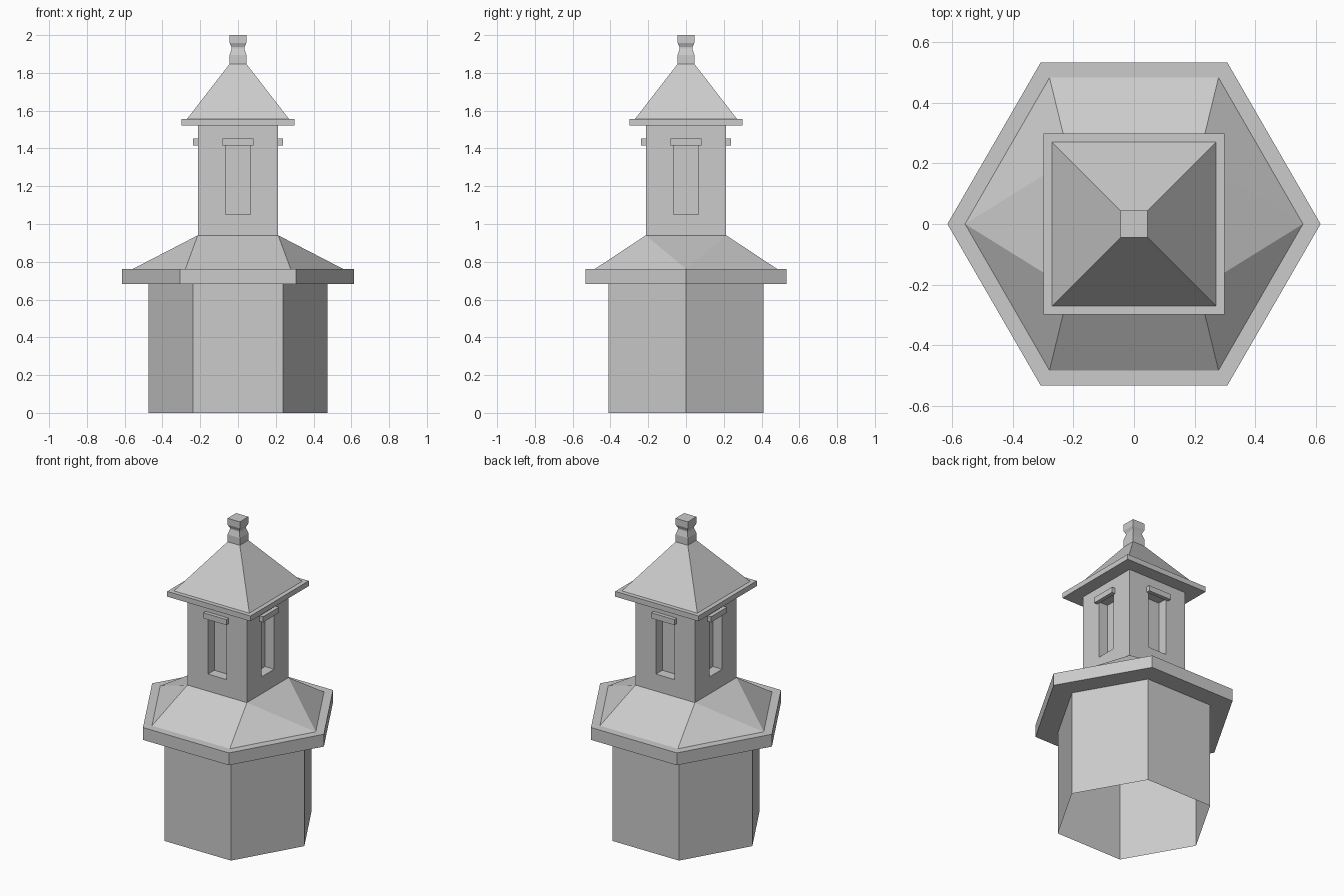
import bpy
from math import cos, sin, pi

if "Cube" in bpy.data.objects:
    bpy.data.objects.remove(bpy.data.objects["Cube"])


def make(name, verts, faces):
    mesh = bpy.data.meshes.new(name)
    mesh.from_pydata(verts, [], faces)
    mesh.update()
    obj = bpy.data.objects.new(name, mesh)
    bpy.context.collection.objects.link(obj)
    return obj


def loop(sides, r, z):
    # hexagon: r = corner radius; square: r = half width
    off = pi / 4 if sides == 4 else 0
    k = r * 2 ** 0.5 if sides == 4 else r
    return [(k * cos(off + 2 * pi * i / sides), k * sin(off + 2 * pi * i / sides), z)
            for i in range(sides)]


def lathe(name, sides, profile, cap=False):
    # stack of polygon loops joined bottom to top
    verts, faces = [], []
    for r, z in profile:
        verts += loop(sides, r, z)
    for k in range(len(profile) - 1):
        a, b = k * sides, (k + 1) * sides
        for i in range(sides):
            j = (i + 1) % sides
            faces.append((a + i, a + j, b + j, b + i))
    if cap:
        faces.append(tuple(range(len(verts) - sides, len(verts))))
    return make(name, verts, faces)


def turn(p, q):
    x, y, z = p
    for _ in range(q):
        x, y = -y, x
    return (x, y, z)


W = 0.213          # tower half width

# Hexagonal base, open underneath, with its projecting eave
lathe("base_walls", 6, [(0.475, 0), (0.475, 0.682)])
lathe("lower_eave", 6, [(0.475, 0.682), (0.615, 0.682), (0.615, 0.762), (0.557, 0.762)])

# Lower roof blending from hexagon to square
make("lower_roof", loop(6, 0.557, 0.762) + loop(4, W, 0.94),
     [(0, 6, 9), (0, 1, 6), (1, 2, 7, 6), (2, 3, 7),
      (3, 8, 7), (3, 4, 8), (4, 5, 9, 8), (5, 0, 9)])

# Tower walls, each with a recessed window
def rect(x, y, z0, z1):
    return [(-x, y, z0), (x, y, z0), (x, y, z1), (-x, y, z1)]

wall = rect(W, -W, 0.94, 1.522) + rect(0.066, -W, 1.05, 1.425) + rect(0.066, -W + 0.065, 1.05, 1.425)
verts, faces = [], []
for q in range(4):
    o = len(verts)
    verts += [turn(p, q) for p in wall]
    for a in (0, 4):
        for i in range(4):
            j = (i + 1) % 4
            faces.append((o + a + i, o + a + j, o + a + 4 + j, o + a + 4 + i))
    faces.append((o + 8, o + 9, o + 10, o + 11))
make("tower_walls", verts, faces)

# Window lintels
box = rect(0.082, -0.237, 1.416, 1.452) + rect(0.082, -W + 0.002, 1.416, 1.452)
box_faces = [(0, 1, 2, 3), (7, 6, 5, 4), (0, 4, 5, 1), (1, 5, 6, 2), (2, 6, 7, 3), (3, 7, 4, 0)]
for q, side in enumerate(("front", "right", "back", "left")):
    make("lintel_" + side, [turn(p, q) for p in box], box_faces)

# Upper eave, pyramid roof and finial
lathe("upper_eave", 4, [(W, 1.522), (0.298, 1.522), (0.298, 1.556), (0.27, 1.556)])
lathe("upper_roof", 4, [(0.27, 1.556), (0.044, 1.848)])
lathe("finial", 4, [(0.044, 1.848), (0.044, 1.895), (0.034, 1.928), (0.034, 1.936),
                    (0.044, 1.958), (0.044, 2.0)], cap=True)
